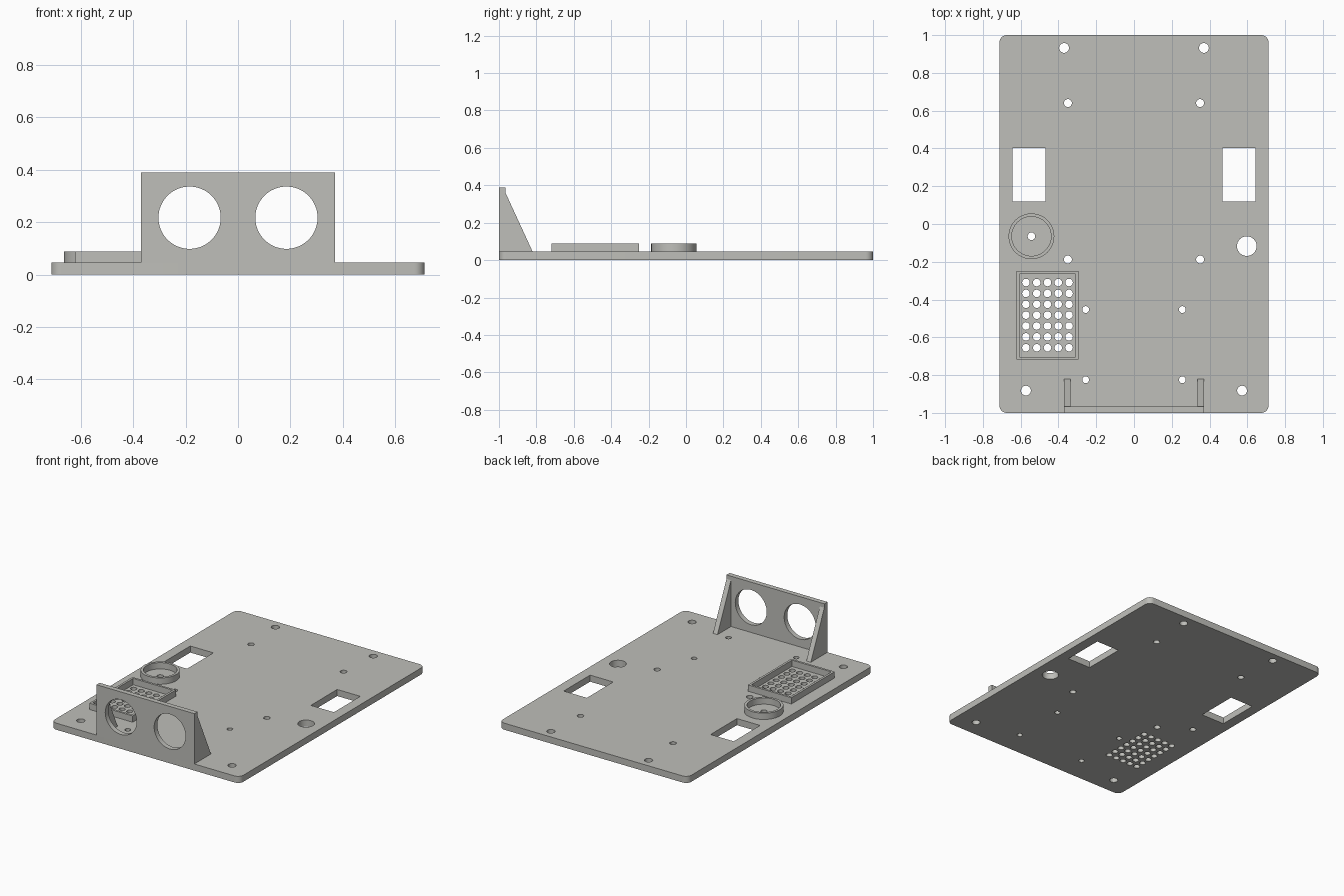
import bpy
from math import cos, sin, pi, radians
from mathutils import Matrix

cube = bpy.data.objects.get("Cube")
if cube:
    bpy.data.objects.remove(cube, do_unlink=True)

grey = bpy.data.materials.new("warm light grey")
grey.use_nodes = True
colour = (0.52, 0.52, 0.49, 1)
grey.diffuse_color = colour
grey.node_tree.nodes["Principled BSDF"].inputs["Base Color"].default_value = colour

BASE = 0.045   # plate thickness
RIM = 0.088    # top of the raised rims
WALL = 0.034   # bracket wall thickness


def circle(x, y, r, n=32):
    return [(x + r * cos(2 * pi * i / n), y + r * sin(2 * pi * i / n)) for i in range(n)]


def rect(x0, y0, x1, y1, r=0):
    if not r:
        return [(x0, y0), (x1, y0), (x1, y1), (x0, y1)]
    corners = [(x1 - r, y1 - r), (x0 + r, y1 - r), (x0 + r, y0 + r), (x1 - r, y0 + r)]
    return [(cx + r * cos(a), cy + r * sin(a))
            for k, (cx, cy) in enumerate(corners)
            for a in [pi / 2 * (k + i / 8) for i in range(9)]]


def slab(name, loops, low, high, frame=Matrix()):
    """Extrude an outline with holes from low to high along the frame's local z."""
    curve = bpy.data.curves.new(name + "_outline", 'CURVE')
    curve.dimensions = '2D'
    curve.fill_mode = 'BOTH'
    curve.extrude = (high - low) / 2
    for loop in loops:
        spline = curve.splines.new('POLY')
        spline.points.add(len(loop) - 1)
        for point, (x, y) in zip(spline.points, loop):
            point.co = (x, y, 0, 1)
        spline.use_cyclic_u = True
    obj = bpy.data.objects.new(name, curve)
    bpy.context.collection.objects.link(obj)
    bpy.ops.object.select_all(action='DESELECT')
    obj.select_set(True)
    bpy.context.view_layer.objects.active = obj
    bpy.ops.object.convert(target='MESH')
    obj = bpy.context.object
    obj.data.transform(frame @ Matrix.Translation((0, 0, (low + high) / 2)))
    obj.data.materials.clear()
    obj.data.materials.append(grey)
    bpy.ops.object.mode_set(mode='EDIT')
    bpy.ops.mesh.select_all(action='SELECT')
    bpy.ops.mesh.remove_doubles(threshold=0.0001)
    bpy.ops.mesh.normals_make_consistent(inside=False)
    bpy.ops.object.mode_set(mode='OBJECT')
    bpy.ops.object.shade_smooth_by_angle(angle=radians(30))
    return obj


# Base plate: mirrored screw holes and windows, cable hole, dial hole, vent grid
screws = [(0.37, 0.932, 0.026), (0.35, 0.64, 0.021), (0.35, -0.188, 0.021),
          (0.256, -0.453, 0.018), (0.256, -0.825, 0.018), (0.572, -0.882, 0.026)]
loops = [rect(-0.713, -1, 0.713, 1, 0.04)]
for side in (-1, 1):
    loops += [circle(side * x, y, r) for x, y, r in screws]
    loops.append(rect(side * 0.468, 0.118, side * 0.643, 0.403))
loops += [circle(0.597, -0.117, 0.052), circle(-0.543, -0.065, 0.02)]
loops += [circle(-0.572 + 0.057 * i, -0.31 - 0.0575 * j, 0.02, 24)
          for i in range(5) for j in range(7)]
slab("base_plate", loops, 0, BASE)

# Raised rims
slab("round_rim", [circle(-0.543, -0.065, 0.121, 64), circle(-0.543, -0.065, 0.104, 64)],
     BASE, RIM)
slab("vent_rim", [rect(-0.622, -0.718, -0.294, -0.25),
                  rect(-0.607, -0.703, -0.309, -0.265)], BASE, RIM)

# Upright bracket with two round openings; local z points to the front
upright = Matrix.Rotation(pi / 2, 4, 'X')
slab("front_bracket", [rect(-0.37, BASE, 0.37, 0.389)]
     + [circle(side * 0.185, 0.217, 0.119, 64) for side in (-1, 1)],
     1 - WALL, 1, upright)

# Triangular gussets behind the bracket; local z points to +x
sideways = Matrix(((0, 0, 1, 0), (1, 0, 0, 0), (0, 1, 0, 0), (0, 0, 0, 1)))
back = -1 + WALL
for name, x in (("right_gusset", -0.37), ("left_gusset", 0.37 - WALL)):
    slab(name, [[(back, BASE), (-0.82, BASE), (back, 0.362)]], x, x + WALL, sideways)
